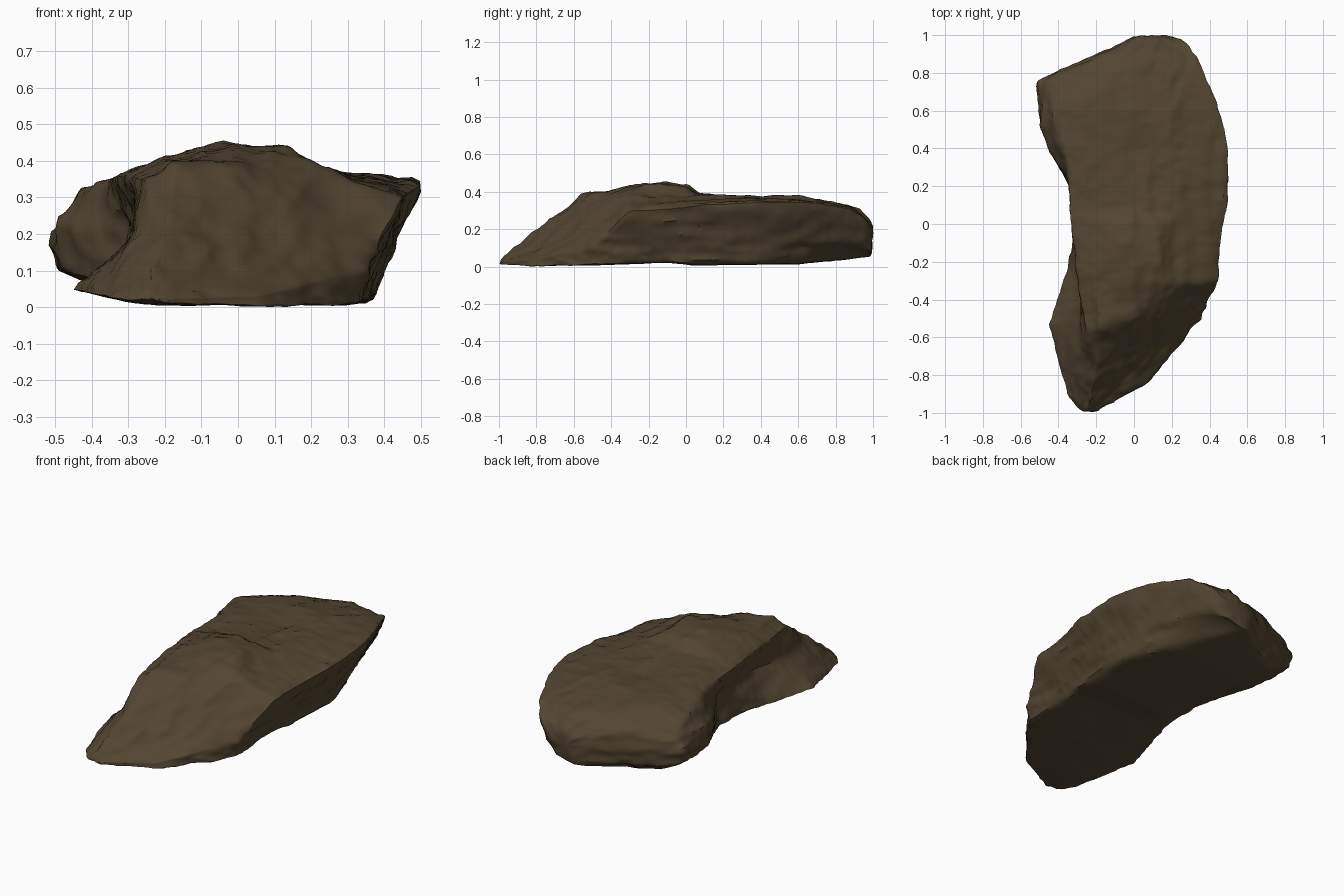
import bpy
import bmesh
import math
from mathutils import Vector, noise

default_cube = bpy.data.objects.get("Cube")
if default_cube:
    bpy.data.objects.remove(default_cube)

# Rails running from the front tip to the back, each point as (y, x, z)
top_left = [(-1, -.26, .04), (-.9, -.24, .1), (-.75, -.235, .21), (-.57, -.25, .35), (-.25, -.31, .365),
            (.05, -.34, .36), (.3, -.35, .35), (.45, -.39, .345), (.6, -.44, .325), (.76, -.44, .265),
            (.85, -.25, .28), (1, .03, .21)]
ridge = [(-1, -.25, .04), (-.65, -.17, .32), (-.56, -.18, .395), (-.2, -.2, .415), (0, -.2, .405),
         (.08, -.21, .385), (.45, -.26, .37), (.66, -.24, .36), (.85, -.1, .32), (1, .05, .23)]
crest = [(-1, -.24, .04), (-.65, -.07, .27), (-.5, .0, .385), (-.3, .0, .435), (-.12, -.04, .455),
         (.02, -.02, .435), (.07, .0, .39), (.4, .04, .365), (.6, .06, .38), (.8, .08, .34), (.93, .1, .31),
         (1, .1, .23)]
hump = [(-1, -.235, .035), (-.65, .02, .21), (-.5, .09, .33), (-.32, .17, .415), (-.2, .14, .44),
        (0, .11, .43), (.06, .12, .385), (.6, .19, .378), (.9, .17, .32), (1, .12, .225)]
shoulder = [(-1, -.23, .03), (-.65, .12, .14), (-.5, .19, .25), (-.32, .25, .375), (-.1, .22, .385),
            (.6, .31, .37), (.9, .25, .315), (1, .14, .22)]
lip = [(-1, -.22, .025), (-.85, .06, .035), (-.5, .355, .11), (-.3, .45, .3), (.25, .513, .345),
       (.5, .493, .355), (.7, .42, .345), (.88, .34, .315), (.96, .28, .26), (1, .18, .18)]
left_side = [(-1, -.27, .03), (-.7, -.32, .16), (-.45, -.28, .2), (-.25, -.26, .22), (.15, -.3, .22),
             (.35, -.42, .22), (.5, -.505, .22), (.76, -.515, .21), (.82, -.38, .19), (.92, -.14, .17),
             (1, .02, .15)]
left_foot = [(-1, -.27, .02), (-.9, -.36, .03), (-.53, -.455, .05), (-.25, -.355, .04), (.15, -.32, .06),
             (.48, -.48, .1), (.76, -.505, .11), (.85, -.27, .08), (1, .03, .09)]
base = [(-1, -.24, .015), (-.8, -.1, .005), (-.4, 0, .012), (-.1, .05, .022), (.05, .05, .008),
        (.6, .05, .015), (1, .1, .055)]


def on_rail(rail, y):
    """Point on a rail at the given y."""
    for a, b in zip(rail, rail[1:]):
        if y <= b[0]:
            t = (y - a[0]) / (b[0] - a[0])
            return Vector((a[1], y, a[2])).lerp(Vector((b[1], y, b[2])), t)
    return Vector((rail[-1][1], y, rail[-1][2]))


def section(y, steps):
    """Closed cross-section: sloping top, overhanging right flank, flat base, hollow left flank."""
    left, foot, edge, sole = (on_rail(r, y) for r in (left_side, left_foot, lip, base))
    undercut = max(0, edge.z - .08)
    flank = Vector((edge.x - undercut * .38, y, max(edge.z * .4, sole.z)))
    base_x = edge.x - undercut * .55 - max(0, y - .4) * .25
    right_base = Vector((max(base_x, foot.x + .03), y, sole.z))
    left_base = foot.lerp(right_base, .25)
    left_base.z = sole.z + .004
    top = [on_rail(r, y) for r in (top_left, ridge, crest, hump, shoulder)]
    corners = [left_base, foot, left, *top, edge, flank, right_base]
    return [a.lerp(b, i / steps) for a, b in zip(corners, corners[1:] + corners[:1])
            for i in range(steps)]


# Rock body lofted through the sections
bm = bmesh.new()
stations, steps = 140, 8
rings = [[bm.verts.new(p) for p in section(-1 + 2 * i / stations, steps)] for i in range(stations + 1)]
for a, b in zip(rings, rings[1:]):
    n = len(a)
    for i in range(n):
        bm.faces.new((a[i], b[i], b[(i + 1) % n], a[(i + 1) % n]))
caps = [bm.faces.new(rings[0]), bm.faces.new(rings[-1][::-1])]
bmesh.ops.poke(bm, faces=caps)
bmesh.ops.recalc_face_normals(bm, faces=bm.faces)
for _ in range(2):
    bmesh.ops.smooth_vert(bm, verts=bm.verts, factor=.5, use_axis_x=True, use_axis_y=True, use_axis_z=True)

# Weathering: broad lumps, slanted ledges and fine grain, calmer on the base
bm.normal_update()
offsets = []
for v in bm.verts:
    p = v.co
    lumps = noise.noise(p * 9) * .008
    slant = Vector((p.x * 9 + p.z * 5, p.y * 3 - p.x * 2, p.z * 12))
    ledges = (.25 - abs(noise.noise(slant))) * .02
    grain = noise.noise(p * 28) * .005
    calm = .3 if v.normal.z < -.8 else 1
    offsets.append(v.normal * (lumps + ledges + grain) * calm)
for v, offset in zip(bm.verts, offsets):
    v.co += offset

# Stand the rock on the ground
ground = min(v.co.z for v in bm.verts)
bmesh.ops.translate(bm, verts=bm.verts, vec=(0, 0, -ground))

mesh = bpy.data.meshes.new("rock")
bm.to_mesh(mesh)
bm.free()
rock = bpy.data.objects.new("rock", mesh)
bpy.context.collection.objects.link(rock)

# Brown stone
stone = bpy.data.materials.new("brown stone")
stone.use_nodes = True
colour = (.085, .06, .031, 1)
stone.diffuse_color = colour
stone.node_tree.nodes["Principled BSDF"].inputs["Base Color"].default_value = colour
mesh.materials.append(stone)

bpy.context.view_layer.objects.active = rock
rock.select_set(True)
bpy.ops.object.shade_smooth_by_angle(angle=math.radians(40))
